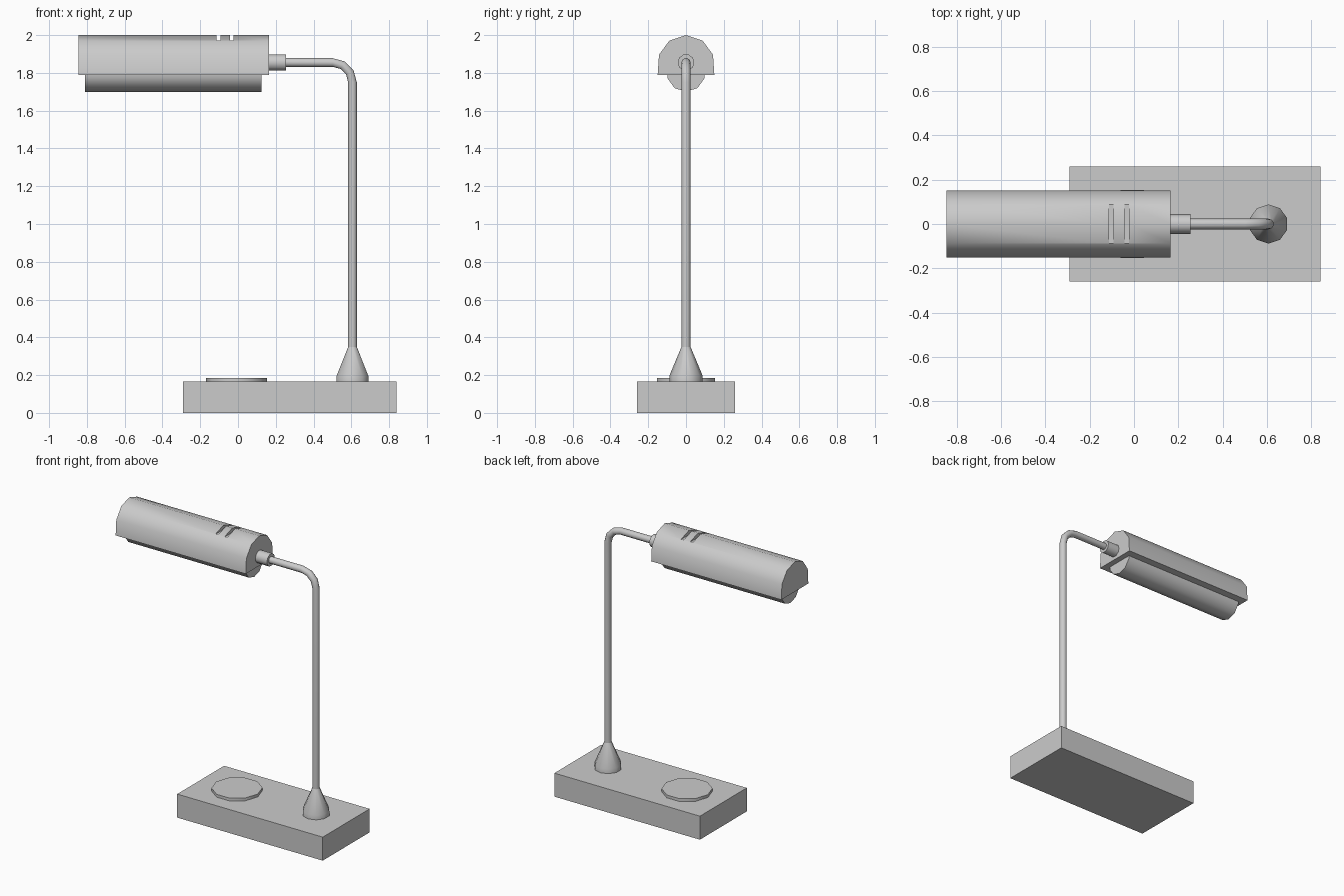
import bpy, bmesh
from math import sin, cos, pi, radians
from mathutils import Vector

if "Cube" in bpy.data.objects:
    bpy.data.objects.remove(bpy.data.objects["Cube"])


def loft(name, rings, smooth=True):
    """Skin a list of equal-length closed rings and cap both ends."""
    bm = bmesh.new()
    vs = [[bm.verts.new(p) for p in ring] for ring in rings]
    n = len(rings[0])
    for a, b in zip(vs, vs[1:]):
        for i in range(n):
            j = (i + 1) % n
            bm.faces.new((a[i], a[j], b[j], b[i]))
    bm.faces.new(vs[0])
    bm.faces.new(vs[-1])
    bmesh.ops.recalc_face_normals(bm, faces=bm.faces)
    me = bpy.data.meshes.new(name)
    bm.to_mesh(me)
    bm.free()
    ob = bpy.data.objects.new(name, me)
    bpy.context.collection.objects.link(ob)
    if smooth:
        smooth_object(ob)
    return ob


def smooth_object(ob):
    bpy.ops.object.select_all(action='DESELECT')
    ob.select_set(True)
    bpy.context.view_layer.objects.active = ob
    bpy.ops.object.shade_smooth_by_angle(angle=radians(40))


def ring(center, tangent, r, n=10, start=0.0):
    """Circle around an axis lying in the xz plane."""
    t = Vector(tangent).normalized()
    side = Vector((0, 1, 0))
    out = side.cross(t)
    return [Vector(center) + r * (side * cos(start + 2 * pi * i / n)
                                  + out * sin(start + 2 * pi * i / n)) for i in range(n)]


def box(name, lo, hi):
    (x0, y0, z0), (x1, y1, z1) = lo, hi
    return loft(name, [[(x0, y0, z), (x1, y0, z), (x1, y1, z), (x0, y1, z)]
                       for z in (z0, z1)], smooth=False)


UP, LEFT = (0, 0, 1), (-1, 0, 0)

# base slab and charging disc
box("base", (-0.29, -0.26, 0), (0.84, 0.26, 0.165))
loft("base_disc", [ring((-0.008, 0, z), UP, 0.162, start=pi / 2) for z in (0.16, 0.185)])

# conical foot of the pole
PX, PZ, BEND = 0.606, 1.855, 0.105
loft("pole_foot", [ring((PX, 0, z), UP, r)
                   for z, r in ((0.16, 0.088), (0.197, 0.088), (0.35, 0.024))])

# bent pole
rings = [ring((PX, 0, 0.33), UP, 0.024)]
for k in range(4):
    a = pi / 2 * k / 3
    c = (PX - BEND * (1 - cos(a)), 0, PZ - BEND + BEND * sin(a))
    rings.append(ring(c, (-sin(a), 0, cos(a)), 0.024))
rings.append(ring((0.2, 0, PZ), LEFT, 0.024))
loft("pole", rings)

# collar joining pole and shade
loft("shade_collar", [ring((x, 0, PZ), LEFT, 0.044) for x in (0.255, 0.15)])

# shade: arched profile with flat underside
half = [(0.15, 1.79), (0.143, 1.896), (0.088, 1.971)]
arch = half + [(0, 2.0)] + [(-y, z) for y, z in reversed(half)]
shade = loft("shade", [[(x, y, z) for y, z in arch] for x in (-0.845, 0.165)], smooth=False)

# two vent slots cut across the top of the shade
for x in (-0.103, -0.033):
    cutter = box("slot_cutter", (x - 0.01, -0.087, 1.97), (x + 0.01, 0.087, 2.1))
    cutter.hide_render = True
    mod = shade.modifiers.new("slot", 'BOOLEAN')
    mod.operation, mod.solver, mod.object = 'DIFFERENCE', 'EXACT', cutter
    bpy.context.view_layer.objects.active = shade
    bpy.ops.object.modifier_apply(modifier=mod.name)
    bpy.data.objects.remove(cutter)
smooth_object(shade)

# light tube below the shade
loft("light_tube", [ring((x, 0, 1.803), LEFT, 0.103, start=pi / 2) for x in (-0.81, 0.125)])
